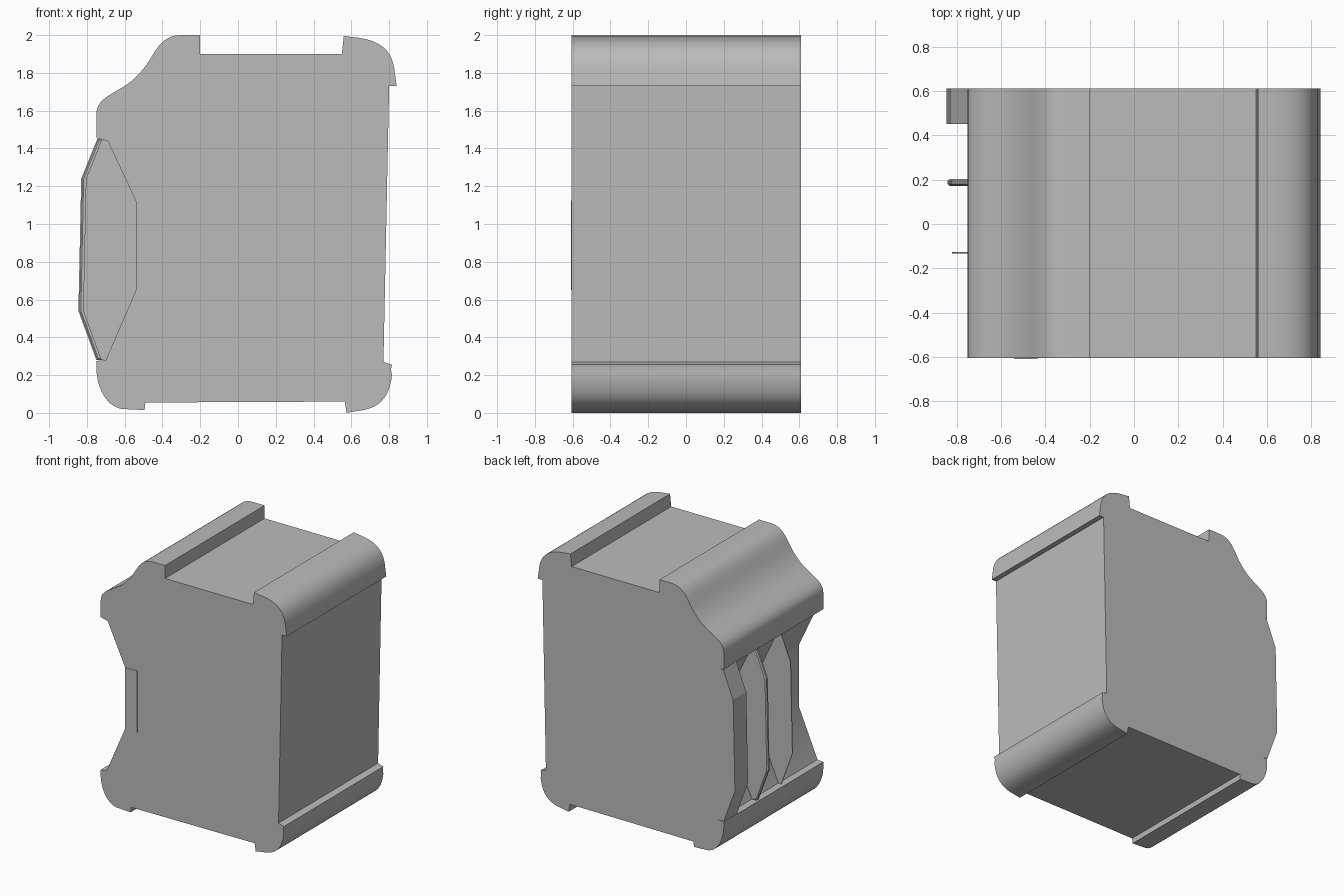
import bpy
import bmesh
import math
from mathutils import Vector
from mathutils.geometry import interpolate_bezier

default_cube = bpy.data.objects.get("Cube")
if default_cube:
    bpy.data.objects.remove(default_cube, do_unlink=True)

grey = bpy.data.materials.new("plain grey")
grey.use_nodes = True
colour = (0.5, 0.5, 0.5, 1.0)
grey.diffuse_color = colour
grey.node_tree.nodes["Principled BSDF"].inputs["Base Color"].default_value = colour

FRONT, BACK = -0.605, 0.61


def bend(start, handle_a, handle_b, end, steps=14):
    """Points along one rounded stretch of the outline."""
    corners = [Vector((x, z, 0)) for x, z in (start, handle_a, handle_b, end)]
    return [(p.x, p.y) for p in interpolate_bezier(*corners, steps)]


def extrude_profile(name, outline, y_front, y_back, smooth=False, bevel=0.0):
    """Extrude an outline in the xz plane along y into a closed solid."""
    bm = bmesh.new()
    face = bm.faces.new([bm.verts.new((x, y_front, z)) for x, z in outline])
    grown = bmesh.ops.extrude_face_region(bm, geom=[face])
    moved = [v for v in grown["geom"] if isinstance(v, bmesh.types.BMVert)]
    bmesh.ops.translate(bm, verts=moved, vec=(0, y_back - y_front, 0))
    bmesh.ops.recalc_face_normals(bm, faces=bm.faces)
    mesh = bpy.data.meshes.new(name)
    bm.to_mesh(mesh)
    bm.free()
    mesh.materials.append(grey)
    obj = bpy.data.objects.new(name, mesh)
    bpy.context.collection.objects.link(obj)
    if bevel:
        modifier = obj.modifiers.new("edge chamfer", "BEVEL")
        modifier.width = bevel
        modifier.segments = 1
    if smooth:
        bpy.ops.object.select_all(action="DESELECT")
        obj.select_set(True)
        bpy.context.view_layer.objects.active = obj
        bpy.ops.object.shade_smooth_by_angle(angle=math.radians(25))
    return obj


# Housing: rounded corner lips, top and bottom channels, recess on one side
top_channel = [(-0.2, 2), (-0.2, 1.9), (0.55, 1.9)]
top_corner = [(0.56, 1.995)] + bend((0.6, 1.99), (0.74, 1.98), (0.82, 1.93), (0.83, 1.8))
plain_side = [(0.84, 1.73), (0.8, 1.73), (0.77, 0.27), (0.815, 0.255), (0.81, 0.23)]
bottom_corner = bend((0.815, 0.2), (0.8, 0.07), (0.74, 0.02), (0.63, 0.01))
bottom_channel = [(0.575, 0.0), (0.565, 0.06), (-0.49, 0.055), (-0.495, 0.015)]
recess_corner = bend((-0.6, 0.02), (-0.69, 0.02), (-0.75, 0.13), (-0.75, 0.24))
recess = [(-0.75, 0.275), (-0.7, 0.28), (-0.54, 0.65),
          (-0.54, 1.12), (-0.69, 1.44), (-0.75, 1.455)]
shoulder = bend((-0.75, 1.58), (-0.75, 1.69), (-0.61, 1.69), (-0.52, 1.8))
shoulder += bend((-0.52, 1.8), (-0.44, 1.88), (-0.43, 2), (-0.3, 2))[1:]
extrude_profile("housing",
                top_channel + top_corner + plain_side + bottom_corner
                + bottom_channel + recess_corner + recess + shoulder,
                FRONT, BACK, smooth=True)


# Ribs standing in the recess, running into its floor
def rib(name, reach, y_front, y_back, bevel=0.0):
    outer = [(-0.7, 0.28), (reach + 0.095, 0.28), (reach, 0.54),
             (reach + 0.015, 1.24), (reach + 0.1, 1.45), (-0.69, 1.445)]
    inner = [(-0.53, 1.12), (-0.53, 0.65)]
    extrude_profile(name, outer + inner, y_front, y_back, bevel=bevel)


rib("back_rib", -0.845, 0.45, BACK)
rib("middle_rib", -0.84, 0.172, 0.203, bevel=0.008)
rib("front_rib", -0.82, -0.133, -0.127)

# Thin tab lying on the front face beside the recess
tab = [(-0.54, 0.65), (-0.435, 0.65), (-0.435, 1.125), (-0.54, 1.12)]
extrude_profile("front_tab", tab, FRONT - 0.004, FRONT + 0.002)
